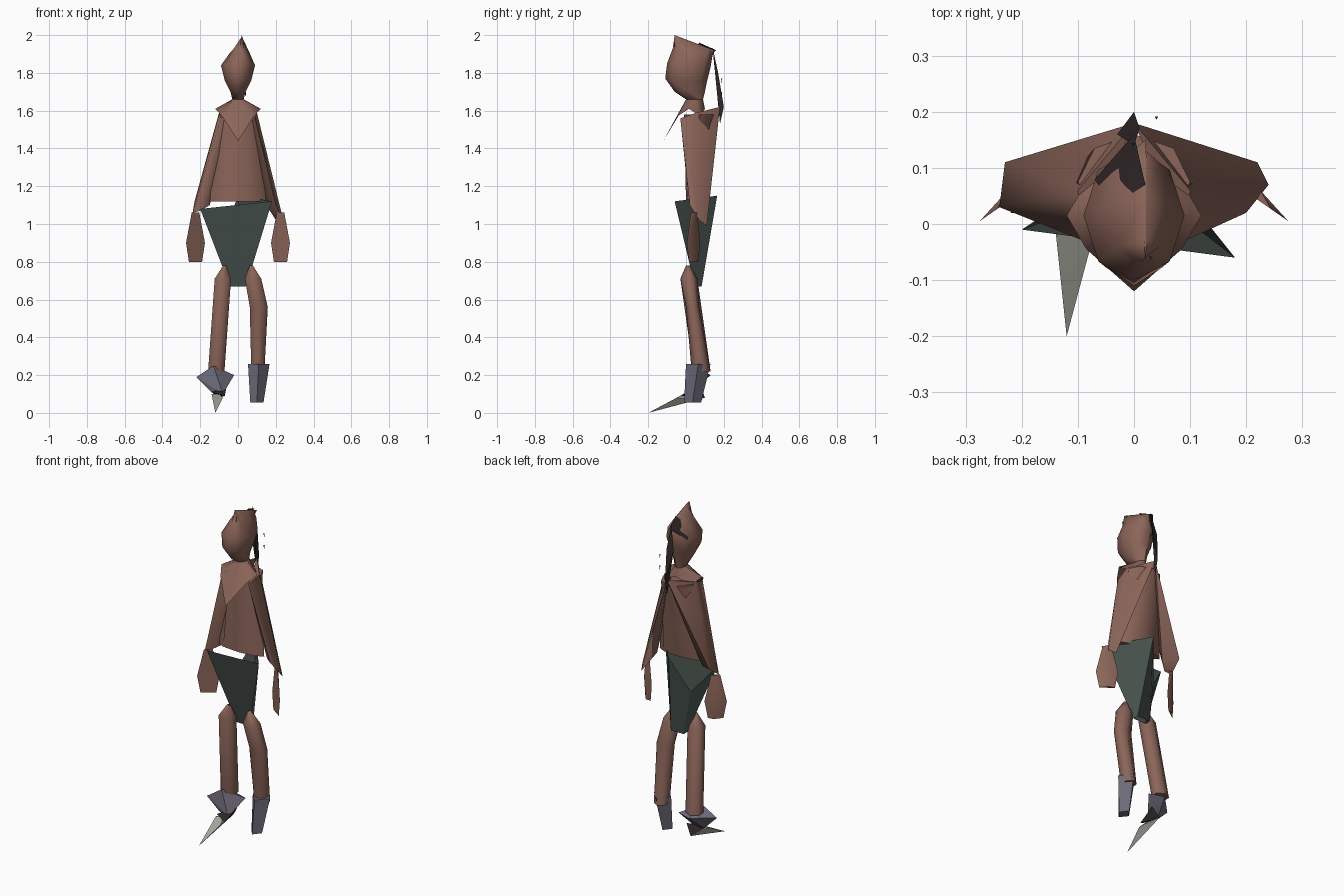
import bpy
import bmesh
import math
from mathutils import Vector

default_cube = bpy.data.objects.get("Cube")
if default_cube:
    bpy.data.objects.remove(default_cube)


def make_material(name, red, green, blue):
    material = bpy.data.materials.new(name)
    material.use_nodes = True
    colour = (red, green, blue, 1)
    material.diffuse_color = colour
    shader = material.node_tree.nodes["Principled BSDF"]
    shader.inputs["Base Color"].default_value = colour
    return material


skin = make_material("brown", .26, .13, .1)
cloth = make_material("dark green grey", .06, .08, .07)
leather = make_material("blue grey", .16, .15, .2)
rubber = make_material("pale grey", .38, .38, .34)
dark = make_material("dark hair", .03, .02, .02)


def add_object(name, mesh_builder, material, sharp_angle):
    """Turn a bmesh into a shaded, coloured object."""
    bmesh.ops.recalc_face_normals(mesh_builder, faces=mesh_builder.faces)
    mesh = bpy.data.meshes.new(name)
    mesh_builder.to_mesh(mesh)
    mesh_builder.free()
    mesh.materials.append(material)
    part = bpy.data.objects.new(name, mesh)
    bpy.context.collection.objects.link(part)
    bpy.ops.object.select_all(action="DESELECT")
    part.select_set(True)
    bpy.context.view_layer.objects.active = part
    bpy.ops.object.shade_smooth_by_angle(angle=math.radians(sharp_angle))


def hull(name, points, material, sharp_angle=40):
    """Wrap a tight faceted skin around a few corner points."""
    builder = bmesh.new()
    corners = [builder.verts.new(point) for point in points]
    bmesh.ops.convex_hull(builder, input=corners)
    unused = [corner for corner in builder.verts if not corner.link_faces]
    bmesh.ops.delete(builder, geom=unused, context="VERTS")
    add_object(name, builder, material, sharp_angle)


def loft(name, rings, material, closed=True, sharp_angle=70):
    """Join rings of equal length with a band of faces."""
    builder = bmesh.new()
    loops = [[builder.verts.new(point) for point in ring] for ring in rings]
    for upper, lower in zip(loops, loops[1:]):
        for index in range(len(upper)):
            builder.faces.new((upper[index - 1], upper[index],
                               lower[index], lower[index - 1]))
    if closed:
        builder.faces.new(loops[0])
        builder.faces.new(loops[-1])
    add_object(name, builder, material, sharp_angle)


def oval(x, z, half_width, front, back, sides=8, turn=0, tilt=0):
    """Horizontal ring from front to back; tilt raises its front."""
    middle, depth = (front + back) / 2, (back - front) / 2
    ring = []
    for index in range(sides):
        angle = math.tau * (index + turn) / sides
        ahead = math.cos(angle)
        ring.append(Vector((x + half_width * math.sin(angle),
                            middle - depth * ahead,
                            z + tilt * ahead)))
    return ring


def mirrored(points, side):
    return [(side * x, y, z) for x, y, z in points]


# Head with a ridged, tilted crown and a narrow neck
crown = oval(.02, 1.96, .003, -.06, .15, tilt=.04)
brow = oval(.01, 1.91, .05, -.07, .14, tilt=.02)
temples = oval(0, 1.84, .09, -.1, .13, tilt=.01)
cheeks = oval(0, 1.76, .07, -.11, .11, tilt=.01)
chin = oval(0, 1.7, .04, -.06, .1)
neck = oval(0, 1.66, .03, 0, .09)
loft("head", [crown, brow, temples, cheeks, chin, neck], skin)

# Collar flaring to a zigzag rim with a long front point
rim = oval(0, 1.61, .12, -.07, .1)
for corner in rim[1::2]:
    corner.z -= .04
rim[0] = Vector((0, -.12, 1.44))
loft("collar", [neck, rim], skin, closed=False)

# Torso, hollow at the small of the back
shoulders = oval(0, 1.58, .1, -.01, .16)
waist = oval(0, 1.12, .15, 0, .07)
loft("torso", [shoulders, waist], skin)

# Arms: draped sleeves and flat, slanted hands
shoulder_corners = [(0, .18, 1.62), (.09, -.03, 1.56), (.1, .06, 1.59)]
left_cuff = [(.2, .02, 1.1), (.24, .07, 1.02), (.22, .11, .99), (.15, .06, 1.1)]
right_cuff = [(.2, .02, 1.07), (.24, .03, 1.06), (.23, .11, 1.12), (.15, .06, 1.1)]
for side_name, side, cuff in (("left", 1, left_cuff), ("right", -1, right_cuff)):
    hull(side_name + "_sleeve", mirrored(shoulder_corners + cuff, side),
         skin, sharp_angle=70)

    hand_corners = []
    for height, reach in ((1.06, .02), (.98, .02), (.9, .05), (.8, .035)):
        slant = reach * .7
        hand_corners += [(.225 + reach, .04 - slant, height),
                         (.225 - reach, .04 + slant, height),
                         (.225, .06, height)]
    hull(side_name + "_hand", mirrored(hand_corners, side), skin)

# Shorts, open at the waist with one dipped corner behind
waistband = [(.18, -.06, 1.12), (0, .165, 1.15), (-.08, .07, .93), (-.2, -.01, 1.08)]
hem = oval(0, .67, .06, .04, .09, sides=4, turn=.5)
loft("shorts", [waistband, hem], cloth, closed=False, sharp_angle=30)

# Legs: the left bows outward, the right is straight
hip = oval(.07, .78, .01, 0, .02, sides=6)
knee = oval(.08, .71, .05, -.03, .06, sides=6)
shin = oval(.11, .56, .055, 0, .07, sides=6)
left_ankle = oval(.105, .22, .04, .03, .13, sides=6)
right_ankle = oval(.115, .22, .05, .04, .13, sides=6)
loft("left_leg", [hip, knee, shin, left_ankle], skin)
loft("right_leg", [mirrored(ring, -1) for ring in (hip, knee, right_ankle)], skin)

# Left shoe, a tapered block standing on a corner
shoe_top = oval(.11, .26, .057, 0, .13, sides=4)
shoe_base = oval(.1, .055, .035, -.01, .08, sides=4)
loft("left_shoe", [shoe_top, shoe_base], leather, sharp_angle=40)

# Right shoe, a splayed wedge above a dark heel and a long pointed sole
hull("right_shoe", [(-.22, .02, .19), (-.13, .03, .25), (-.02, .1, .2),
                    (-.14, .03, .11), (-.08, .02, .1), (-.11, .13, .2)],
     leather, sharp_angle=20)
hull("right_heel", [(-.14, 0, .11), (-.07, -.03, .09), (-.06, .08, .14),
                    (-.1, .1, .08)], dark)
hull("right_sole", [(-.12, -.2, 0), (-.14, -.01, .1), (-.1, 0, .1),
                    (-.08, -.05, .08), (-.1, .1, .08)], rubber, sharp_angle=30)

# Hair: a lock over the crown, a hanging tail and loose wisps
hull("crown_lock", [(0, .16, 1.92), (.02, .07, 1.96), (-.04, .03, 1.9),
                    (-.07, .08, 1.84)], dark)
hull("hair_tail", [(0, .14, 1.94), (-.03, .16, 1.8), (.01, .17, 1.8),
                   (0, .2, 1.62), (0, .18, 1.53)], dark)
for name, x, y, z in (("brow_wisp", .03, -.06, 1.96),
                      ("upper_wisp", .04, .19, 1.77),
                      ("lower_wisp", .04, .19, 1.7)):
    hull(name, oval(x, z, .004, y - .004, y + .004, sides=3)
         + [(x, y, z - .03)], dark)
